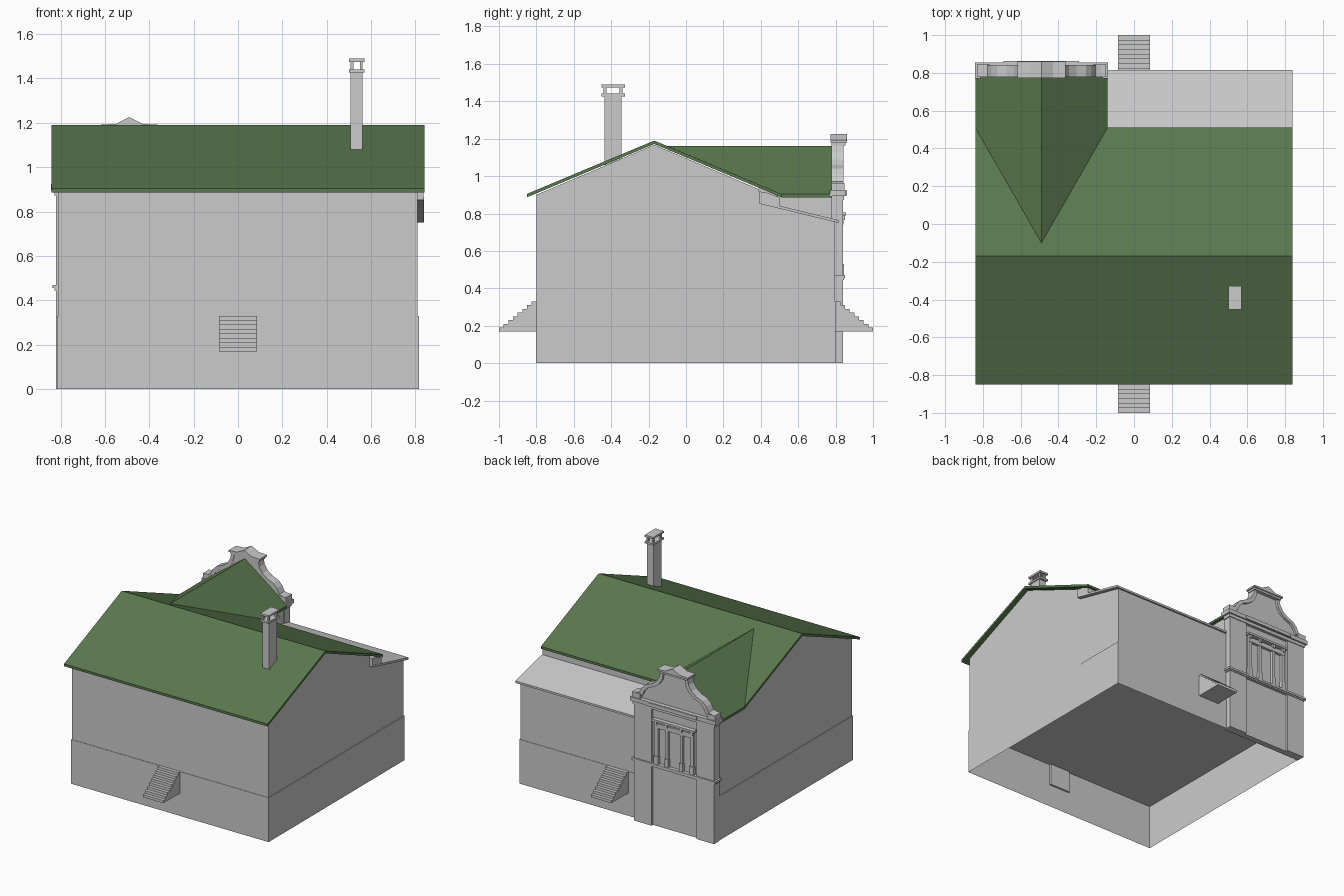
import bpy, bmesh
from mathutils import Vector

cube = bpy.data.objects.get("Cube")
if cube:
    bpy.data.objects.remove(cube, do_unlink=True)


def material(name, rgb):
    m = bpy.data.materials.new(name)
    m.use_nodes = True
    m.diffuse_color = (*rgb, 1)
    m.node_tree.nodes["Principled BSDF"].inputs["Base Color"].default_value = (*rgb, 1)
    return m


GREY = material("grey plaster", (0.6, 0.6, 0.6))
GREEN = material("green roofing", (0.10, 0.19, 0.075))


def extrude(name, points, offset, mat=GREY, open_bottom=False):
    """Extrude a flat polygon of 3D points along an offset vector."""
    bm = bmesh.new()
    a = [bm.verts.new(p) for p in points]
    b = [bm.verts.new(Vector(p) + Vector(offset)) for p in points]
    bm.faces.new(a)
    bm.faces.new(b[::-1])
    for i in range(len(a)):
        j = (i + 1) % len(a)
        bm.faces.new((a[i], b[i], b[j], a[j]))
    bmesh.ops.recalc_face_normals(bm, faces=bm.faces)
    if open_bottom:
        low = [f for f in bm.faces if f.normal.z < -0.9]
        bmesh.ops.delete(bm, geom=low, context='FACES_ONLY')
    mesh = bpy.data.meshes.new(name)
    bm.to_mesh(mesh)
    bm.free()
    mesh.materials.append(mat)
    ob = bpy.data.objects.new(name, mesh)
    bpy.context.collection.objects.link(ob)
    return ob


def along_x(name, yz, x0, x1, mat=GREY):
    return extrude(name, [(x0, y, z) for y, z in yz], (x1 - x0, 0, 0), mat)


def along_y(name, xz, y0, y1, mat=GREY):
    return extrude(name, [(x, y0, z) for x, z in xz], (0, y1 - y0, 0), mat)


def box(name, x, y, z, **kw):
    pts = [(x[0], y[0], z[0]), (x[1], y[0], z[0]), (x[1], y[1], z[0]), (x[0], y[1], z[0])]
    return extrude(name, pts, (0, 0, z[1] - z[0]), **kw)


W, FLOOR, GX = 0.81, 0.33, -0.49   # half width, plinth top, gable centre

# Hollow plinth and the walls above it
box("plinth", (-0.815, 0.815), (-0.803, 0.8), (0, FLOOR), open_bottom=True)
along_x("main_walls", [(-0.8, FLOOR), (-0.8, 0.9), (-0.17, 1.168), (0.39, 0.93),
                       (0.39, FLOOR)], -W, W)
along_x("annex_walls", [(0.39, FLOOR), (0.39, 0.855), (0.797, 0.757), (0.797, FLOOR)],
        -0.16, W - 0.002)
along_y("wing_walls", [(-W, FLOOR), (-W, 0.895), (GX, 1.13), (-0.17, 0.895),
                       (-0.17, FLOOR)], 0.39, 0.79)

# Main roof, cross roof and lean-to roof
T = 0.018
top = [(-0.85, 0.905), (-0.17, 1.19), (0.51, 0.905)]
along_x("main_roof", top + [(y, z - T) for y, z in top[::-1]], -0.84, 0.84, GREEN)
for side, label in ((-1, "right"), (1, "left")):
    eave = GX + side * 0.35
    extrude("cross_roof_" + label,
            [(eave, 0.51, 0.905), (eave, 0.78, 0.905), (GX, 0.78, 1.161), (GX, -0.1, 1.161)],
            (0, 0, -T), GREEN)
along_x("lean_to_roof", [(0.39, 0.853), (0.39, 0.868), (0.815, 0.765), (0.815, 0.75)],
        -0.15, 0.838)
along_x("lean_to_upstand", [(0.39, 0.86), (0.39, 0.918), (0.44, 0.91), (0.5, 0.886),
                            (0.5, 0.835)], -0.15, 0.835)

# Chimney with an open cap on four posts
cx, cy = 0.535, -0.39
box("chimney_shaft", (cx - 0.027, cx + 0.027), (cy - 0.045, cy + 0.045), (1.06, 1.43))
for name, z in (("chimney_collar", 1.427), ("chimney_cap", 1.475)):
    box(name, (cx - 0.035, cx + 0.035), (cy - 0.063, cy + 0.063), (z, z + 0.014))
for sx in (-1, 1):
    for sy in (-1, 1):
        px, py = cx + sx * 0.021, cy + sy * 0.042
        box("chimney_post", (px - 0.006, px + 0.006), (py - 0.008, py + 0.008), (1.44, 1.476))

# Matching stairs at front and back
STEPS = 8
for s, label in ((-1, "front"), (1, "back")):
    outline = [(0.79, 0.17), (1.0, 0.17)]
    for i in range(STEPS):
        y, z = 1.0 - 0.2 * i / STEPS, 0.17 + 0.16 * (i + 1) / STEPS
        outline += [(y, z), (y - 0.2 / STEPS, z)]
    outline.append((0.79, FLOOR))
    along_x(label + "_stairs", [(s * y, z) for y, z in outline], -0.085, 0.085)


# Tower front: wall, pilasters, string course, cornice
def centred(name, half, y, z):
    return box(name, (GX - half, GX + half), y, z)


centred("tower_wall", 0.325, (0.78, 0.823), (0, 0.9))
for s in (-1, 1):
    xs = sorted((GX + s * 0.185, GX + s * 0.33))
    box("tower_pilaster", xs, (0.779, 0.84), (0, 0.89))
centred("string_course", 0.345, (0.775, 0.85), (0.455, 0.47))
centred("string_moulding", 0.337, (0.777, 0.845), (0.445, 0.456))
centred("cornice_bed", 0.338, (0.777, 0.845), (0.872, 0.895))
centred("cornice", 0.352, (0.77, 0.855), (0.895, 0.925))
centred("cornice_centre", 0.2, (0.78, 0.862), (0.897, 0.923))

# Three-light window with head and bracketed cornice
for dx, half in ((-0.148, 0.014), (0.148, 0.014), (-0.06, 0.011), (0.06, 0.011)):
    box("window_post", (GX + dx - half, GX + dx + half), (0.82, 0.84), (0.47, 0.765))
    box("window_post_foot", (GX + dx - half - 0.004, GX + dx + half + 0.004),
        (0.82, 0.846), (0.47, 0.53))
centred("window_head", 0.162, (0.82, 0.843), (0.74, 0.775))
centred("window_cornice", 0.175, (0.82, 0.855), (0.79, 0.805))
for dx in (-0.15, -0.06, 0.06, 0.15):
    box("window_bracket", (GX + dx - 0.01, GX + dx + 0.01), (0.82, 0.85), (0.765, 0.792))

# Curved parapet gable with coping and a small pediment
half = [(0.325, 0.92), (0.325, 0.96), (0.285, 0.97), (0.265, 1.01), (0.235, 1.04),
        (0.185, 1.06), (0.145, 1.09), (0.12, 1.13), (0.11, 1.18)]
along_y("parapet_gable", [(GX - h, z) for h, z in half] + [(GX + h, z) for h, z in half[::-1]],
        0.783, 0.825)
for s in (-1, 1):
    inner = [(GX + s * (h - 0.022), z - 0.018) for h, z in half[1:]]
    outer = [(GX + s * h, z) for h, z in half[1:]]
    along_y("parapet_coping", outer + inner[::-1], 0.779, 0.842)
    xs = sorted((GX + s * 0.275, GX + s * 0.342))
    box("parapet_block", xs, (0.777, 0.848), (0.92, 0.962))
centred("pediment_base", 0.118, (0.777, 0.852), (1.165, 1.182))
along_y("pediment", [(GX - 0.128, 1.18), (GX - 0.128, 1.192), (GX - 0.06, 1.195), (GX, 1.226),
                     (GX + 0.06, 1.195), (GX + 0.128, 1.192), (GX + 0.128, 1.18)], 0.772, 0.86)
